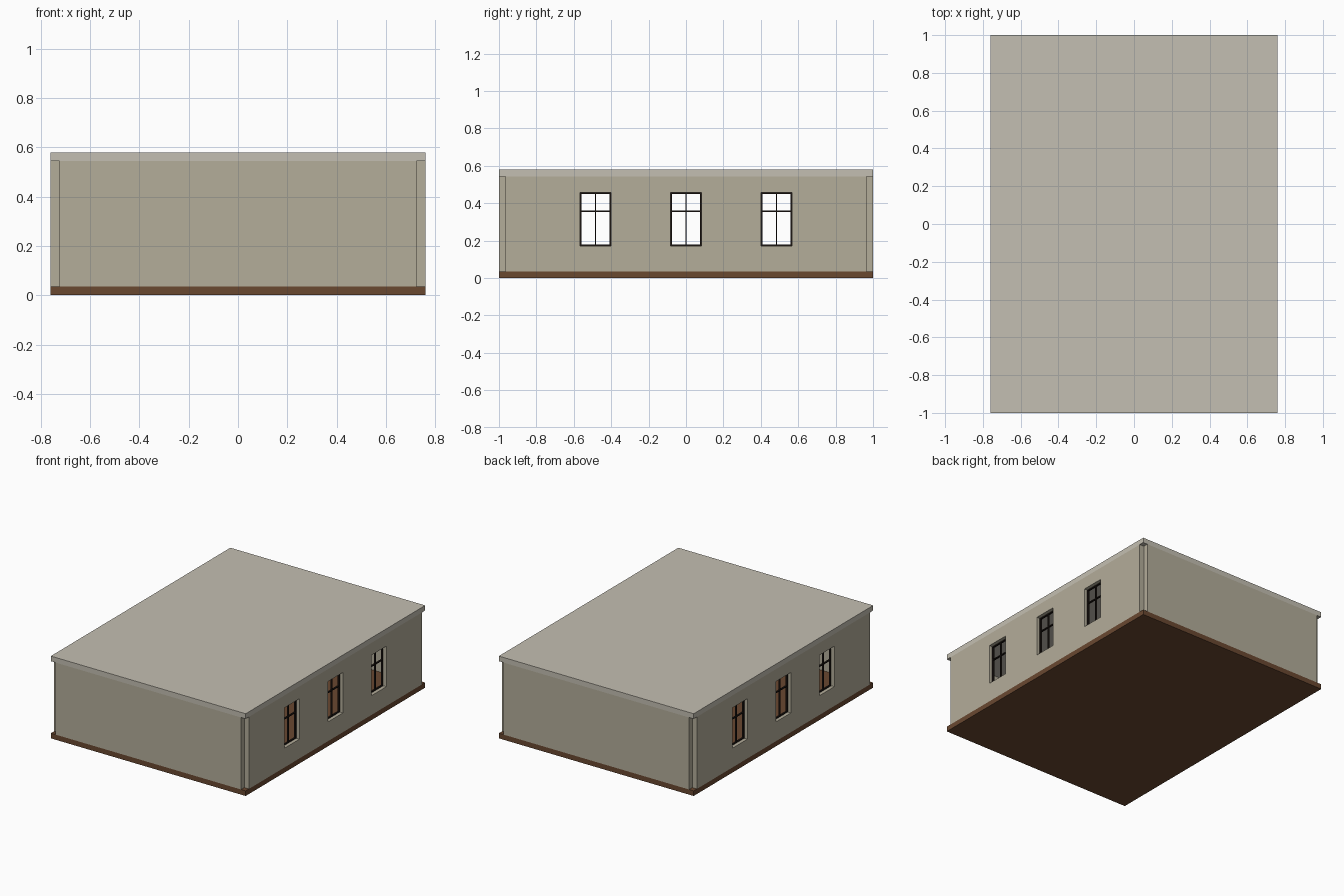
import bpy, bmesh

if "Cube" in bpy.data.objects:
    bpy.data.objects.remove(bpy.data.objects["Cube"])

HX, HY, T = 0.76, 1.0, 0.036        # half width, half length, panel thickness
Z0, Z1, TOP = 0.036, 0.544, 0.58    # floor top, wall top, roof top
WIN_Z0, WIN_Z1, TRANSOM = 0.172, 0.457, 0.357
WIN_HALF = 0.083
WIN_Y = (-0.484, 0.0, 0.484)


def material(name, color):
    m = bpy.data.materials.new(name)
    m.diffuse_color = (*color, 1)
    m.use_nodes = True
    m.node_tree.nodes["Principled BSDF"].inputs["Base Color"].default_value = m.diffuse_color
    return m


PLASTER = material("plaster", (0.456, 0.418, 0.323))
ROOF = material("pale_plaster", (0.552, 0.521, 0.445))
WOOD = material("brown_wood", (0.144, 0.065, 0.030))
DARK = material("dark_frame", (0.012, 0.008, 0.006))


def add_object(name, bm, mat):
    bmesh.ops.recalc_face_normals(bm, faces=bm.faces)
    mesh = bpy.data.meshes.new(name)
    bm.to_mesh(mesh)
    bm.free()
    mesh.materials.append(mat)
    ob = bpy.data.objects.new(name, mesh)
    bpy.context.collection.objects.link(ob)
    return ob


def add_box(bm, lo, hi):
    verts = bmesh.ops.create_cube(bm, size=1)["verts"]
    for v in verts:
        v.co = [(a + b) / 2 + c * (b - a) for a, b, c in zip(lo, hi, v.co)]


def box(name, lo, hi, mat):
    bm = bmesh.new()
    add_box(bm, lo, hi)
    return add_object(name, bm, mat)


# Floor and roof slabs
box("floor", (-HX, -HY, 0), (HX, HY, Z0), WOOD)
box("roof", (-HX, -HY, Z1), (HX, HY, TOP), ROOF)

for side, label in ((-1, "front"), (1, "back")):
    # End walls stop short of the corners, leaving a square notch
    y0, y1 = sorted((side * HY, side * (HY - T)))
    box(label + "_wall", (-HX + T, y0, Z0), (HX - T, y1, Z1), PLASTER)

for side, label in ((-1, "left"), (1, "right")):
    # Side wall: grid of panels with the window cells left open, then extruded
    ys = [-HY + T] + [c + s * WIN_HALF for c in WIN_Y for s in (-1, 1)] + [HY - T]
    zs = [Z0, WIN_Z0, WIN_Z1, Z1]
    bm = bmesh.new()
    grid = [[bm.verts.new((side * HX, y, z)) for z in zs] for y in ys]
    for i in range(len(ys) - 1):
        for j in range(3):
            if not (i % 2 == 1 and j == 1):
                bm.faces.new((grid[i][j], grid[i + 1][j],
                              grid[i + 1][j + 1], grid[i][j + 1]))
    ext = bmesh.ops.extrude_face_region(bm, geom=bm.faces[:], use_keep_orig=True)
    for v in ext["geom"]:
        if isinstance(v, bmesh.types.BMVert):
            v.co.x -= side * T
    add_object(label + "_wall", bm, PLASTER)

    # Window frames set towards the inside of the wall
    x0, x1 = sorted((side * (HX - 0.024), side * (HX - T)))
    for n, c in enumerate(WIN_Y, 1):
        a, b, w = c - WIN_HALF, c + WIN_HALF, 0.007
        bm = bmesh.new()
        for ya, yb in ((a, a + w), (b - w, b), (c - w / 2, c + w / 2)):
            add_box(bm, (x0, ya, WIN_Z0), (x1, yb, WIN_Z1))
        for za, zb in ((WIN_Z0, WIN_Z0 + w), (WIN_Z1 - w, WIN_Z1),
                       (TRANSOM - w / 2, TRANSOM + w / 2)):
            add_box(bm, (x0, a, za), (x1, b, zb))
        add_object(f"{label}_window_{n}", bm, DARK)
